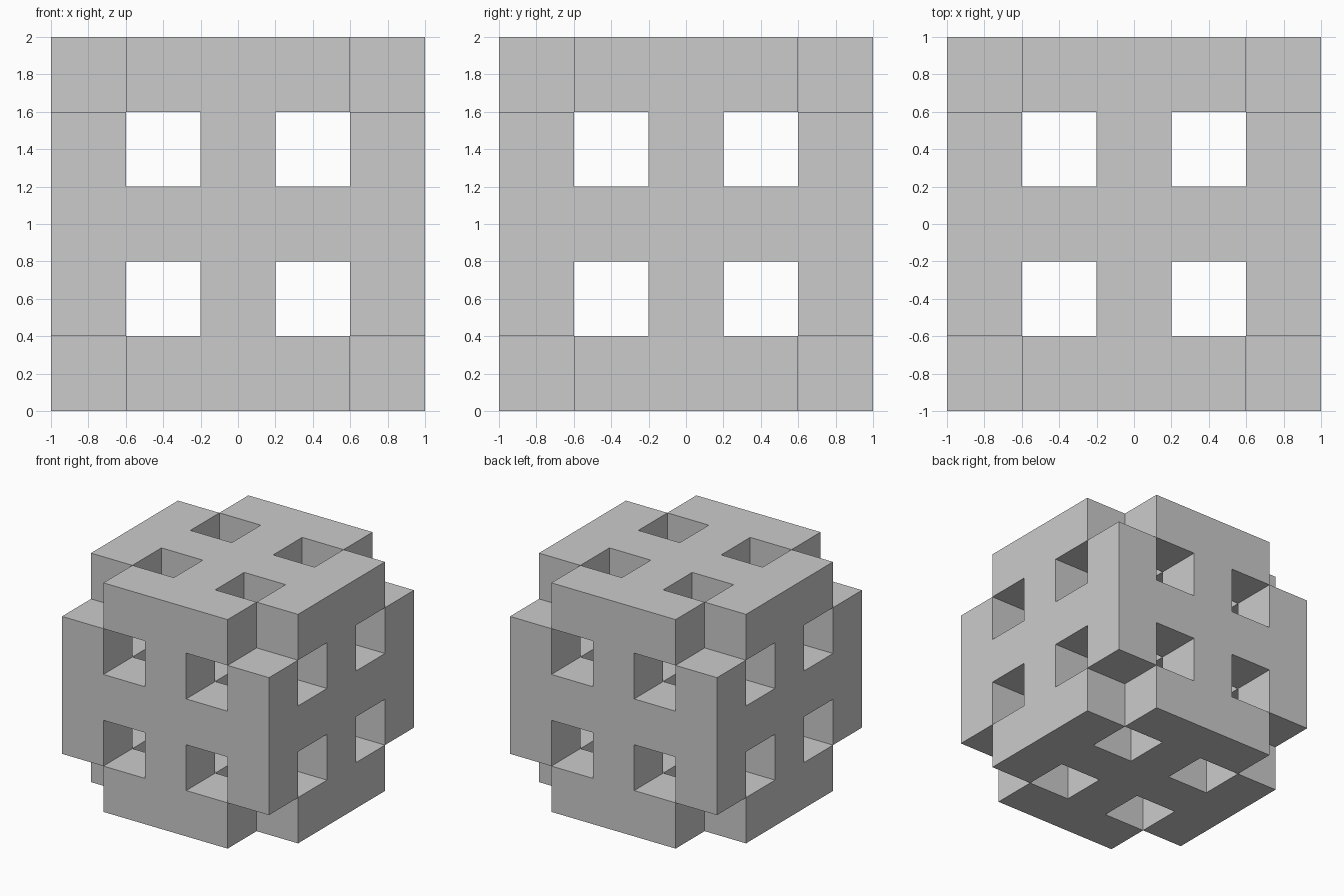
import bpy, bmesh
from itertools import product
from mathutils import Vector

if "Cube" in bpy.data.objects:
    bpy.data.objects.remove(bpy.data.objects["Cube"])

CELL, N = 0.4, 5


# A 5x5x5 lattice: tunnels run along rows 1 and 3 on every axis, corner cells are cut away
def solid(c):
    if any(i < 0 or i >= N for i in c):
        return False
    is_corner = all(i in (0, N - 1) for i in c)
    return sum(i % 2 for i in c) <= 1 and not is_corner


# Skin only the faces between a solid cell and an empty one
bm = bmesh.new()
corners = {}


def vert(p):
    if p not in corners:
        x, y, z = p
        corners[p] = bm.verts.new(((x - N / 2) * CELL, (y - N / 2) * CELL, z * CELL))
    return corners[p]


for c in filter(solid, product(range(N), repeat=3)):
    for axis, side in product(range(3), (0, 1)):
        step = [0, 0, 0]
        step[axis] = 2 * side - 1
        if solid([a + b for a, b in zip(c, step)]):
            continue
        u, v = (axis + 1) % 3, (axis + 2) % 3
        loop = []
        for du, dv in ((0, 0), (1, 0), (1, 1), (0, 1)):
            p = list(c)
            p[axis] += side
            p[u] += du
            p[v] += dv
            loop.append(vert(tuple(p)))
        bm.faces.new(loop if side else loop[::-1])

mesh = bpy.data.meshes.new("lattice_cube")
bm.to_mesh(mesh)
bm.free()
bpy.context.collection.objects.link(bpy.data.objects.new("lattice_cube", mesh))
